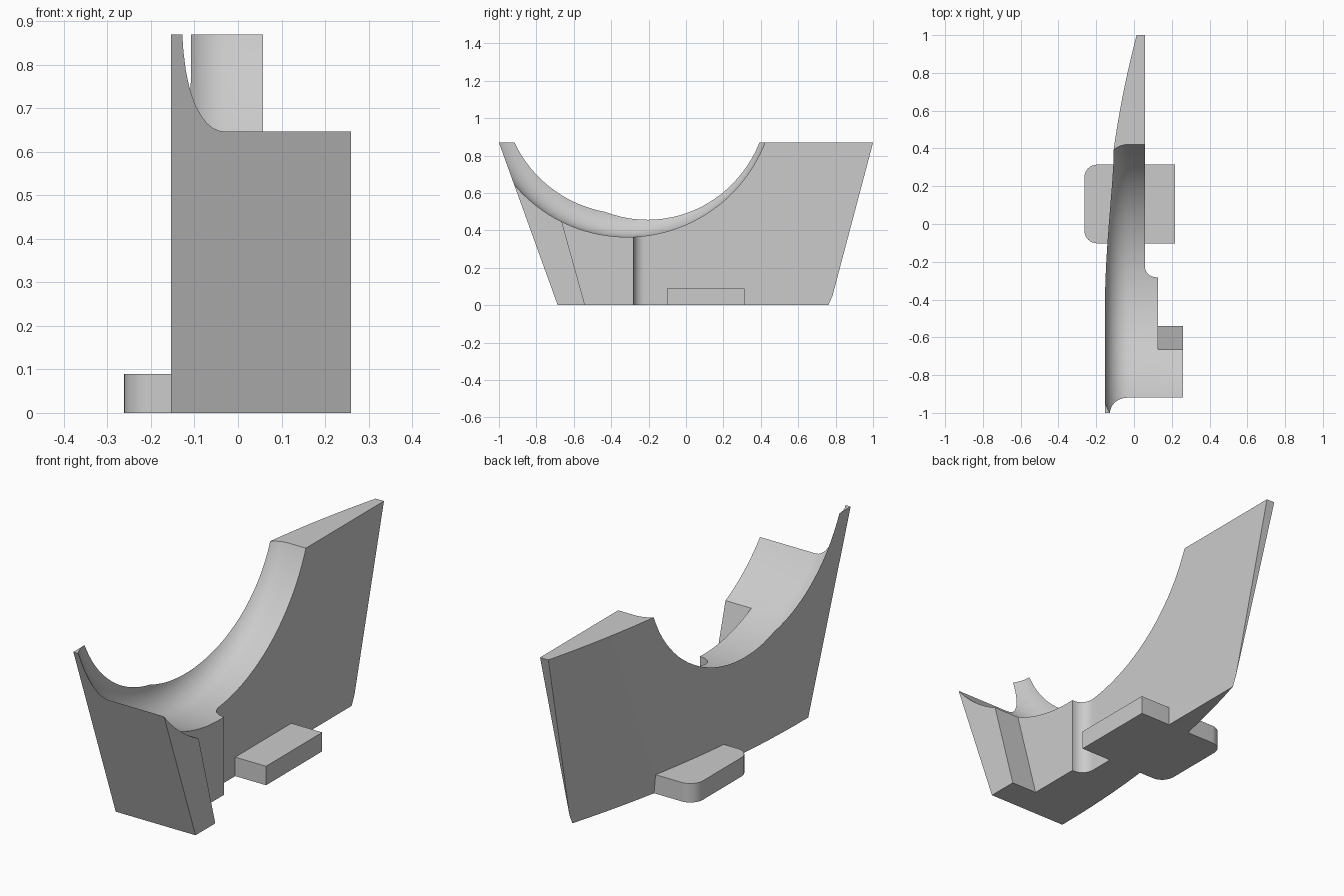
import bpy, bmesh
from math import sin, cos, pi, radians

cube = bpy.data.objects.get("Cube")
if cube:
    bpy.data.objects.remove(cube, do_unlink=True)

gray = bpy.data.materials.new("plain_gray")
gray.use_nodes = True
colour = (0.6, 0.6, 0.6, 1)
gray.diffuse_color = colour
gray.node_tree.nodes["Principled BSDF"].inputs["Base Color"].default_value = colour


def make_object(name, bm):
    bmesh.ops.recalc_face_normals(bm, faces=bm.faces)
    mesh = bpy.data.meshes.new(name)
    bm.to_mesh(mesh)
    bm.free()
    mesh.materials.append(gray)
    obj = bpy.data.objects.new(name, mesh)
    bpy.context.collection.objects.link(obj)
    return obj


def prism(name, points, direction):
    """Extrude a closed outline along a direction."""
    bm = bmesh.new()
    face = bm.faces.new([bm.verts.new(p) for p in points])
    made = bmesh.ops.extrude_face_region(bm, geom=[face])["geom"]
    verts = [v for v in made if isinstance(v, bmesh.types.BMVert)]
    bmesh.ops.translate(bm, verts=verts, vec=direction)
    return make_object(name, bm)


def side_prism(name, outline, x0, x1):
    return prism(name, [(x0, y, z) for y, z in outline], (x1 - x0, 0, 0))


def plan_prism(name, outline, z0, z1, rake=0):
    """Extrude a plan outline upward, leaning back by rake per unit of height."""
    points = [(x, y + rake * z0, z0) for x, y in outline]
    return prism(name, points, (0, rake * (z1 - z0), z1 - z0))


def arc(cx, cy, r, start, end, steps=10):
    angles = [radians(start + (end - start) * i / steps) for i in range(steps + 1)]
    return [(cx + r * cos(a), cy + r * sin(a)) for a in angles]


def combine(target, cutter, operation):
    cutter.hide_render = True
    mod = target.modifiers.new(operation, "BOOLEAN")
    mod.operation = operation
    mod.solver = "EXACT"
    mod.object = cutter
    bpy.context.view_layer.objects.active = target
    bpy.ops.object.modifier_apply(modifier=mod.name)
    bpy.data.objects.remove(cutter, do_unlink=True)


def smooth(obj):
    bpy.ops.object.select_all(action="DESELECT")
    obj.select_set(True)
    bpy.context.view_layer.objects.active = obj
    bpy.ops.object.shade_smooth_by_angle(angle=radians(25))


# Body plan: straight inner side with a fillet up to the thick front
plan = [(-0.4, -1.2), (-0.4, 1.2), (0.057, 1.2)] + arc(0.117, -0.222, 0.06, 180, 270)
body = plan_prism("body", plan + [(0.26, -0.282), (0.26, -1.2)], -0.1, 1)

# Bowed outer side, swept along a leaning direction
bow = [(-0.154 + 0.103 * t * t, t - 0.67) for t in (0.09 * i for i in range(25))]
bowed = [(-0.154, -1.8)] + bow + [(0.6, bow[-1][1]), (0.6, -1.8)]
combine(body, plan_prism("bowed_shape", bowed, -0.2, 1.1, 0.452), "INTERSECT")

# Side silhouette: raked front and rear, flat top
silhouette = [(-0.686, 0), (-1, 0.869), (1, 0.869), (0.77, 0)]
combine(body, side_prism("side_shape", silhouette, -0.7, 0.7), "INTERSECT")

# Notch behind the slanted flange
notch = [(-0.512, -0.1), (-0.79, 0.9), (-0.2, 0.9), (-0.2, -0.1)]
combine(body, side_prism("notch_cutter", notch, 0.126, 0.5), "DIFFERENCE")

# Round saddle channel with a curled outer lip
profile = [(-0.5, 0), (-0.5, 0.6665)] + arc(-0.03, 0.6665, 0.1239, 180, 90, 14)
profile += [(0.5, 0.7904), (0.5, 0)]
bm = bmesh.new()
verts = [bm.verts.new((x, 0, -r)) for x, r in profile]
edges = [bm.edges.new(pair) for pair in zip(verts, verts[1:])]
bmesh.ops.spin(bm, geom=verts + edges, cent=(0, 0, 0), axis=(1, 0, 0),
               angle=2 * pi, steps=112, use_merge=True)
bmesh.ops.remove_doubles(bm, verts=bm.verts, dist=0.0001)
bmesh.ops.translate(bm, verts=bm.verts, vec=(0, -0.315, 1.155))
combine(body, make_object("saddle_cutter", bm), "DIFFERENCE")
smooth(body)

# Base tab with rounded outer corners
tab_plan = [(0.217, -0.102), (0.217, 0.314)]
tab_plan += arc(-0.197, 0.249, 0.065, 90, 180, 8) + arc(-0.197, -0.037, 0.065, 180, 270, 8)
smooth(plan_prism("base_tab", tab_plan, 0, 0.089))
